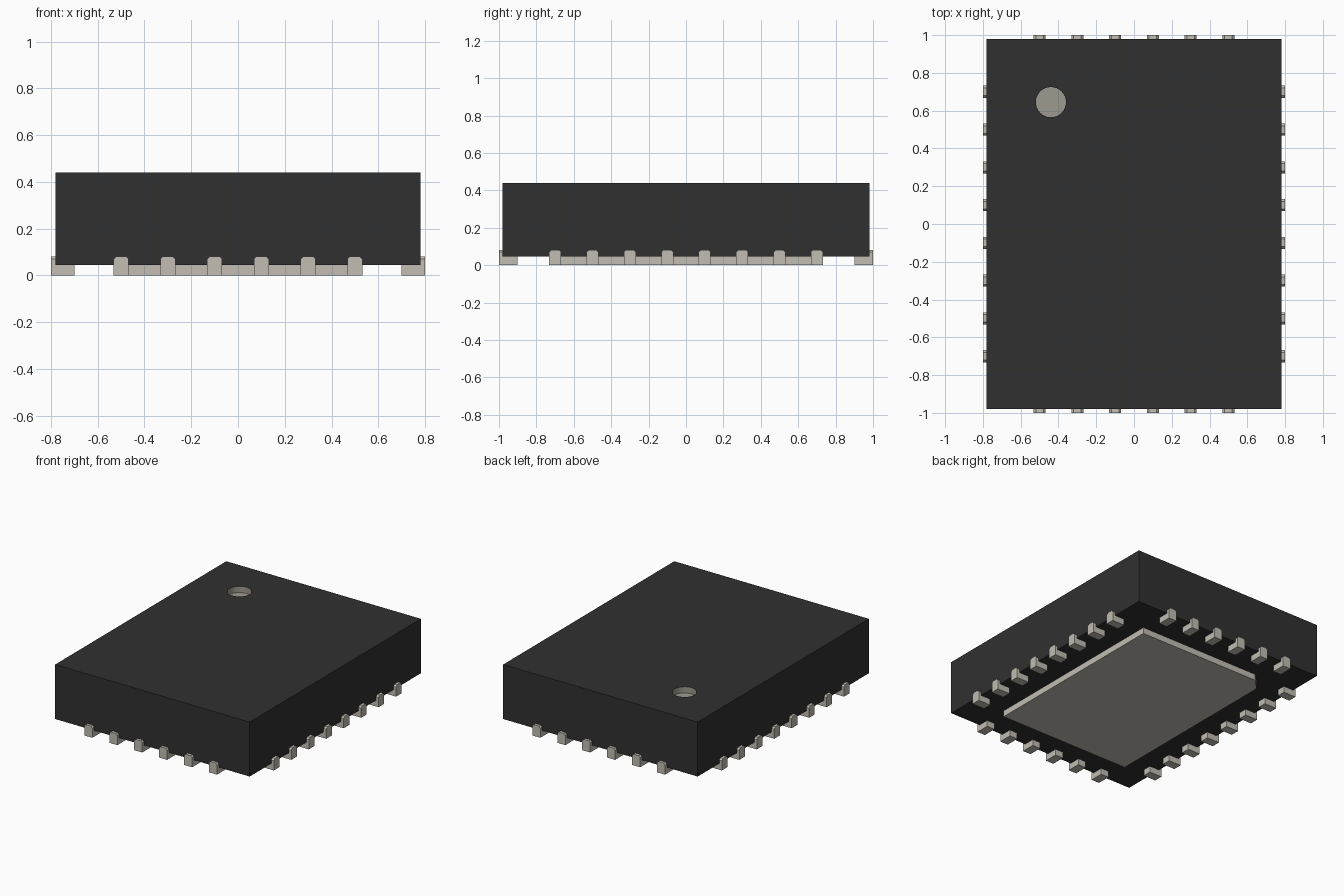
import bpy, bmesh
from mathutils import Matrix
from math import pi

if "Cube" in bpy.data.objects:
    bpy.data.objects.remove(bpy.data.objects["Cube"])


def material(name, rgb):
    m = bpy.data.materials.new(name)
    m.use_nodes = True
    m.diffuse_color = (*rgb, 1)
    m.node_tree.nodes["Principled BSDF"].inputs["Base Color"].default_value = (*rgb, 1)
    return m


plastic = material("black plastic", (0.03, 0.03, 0.03))
metal = material("tin metal", (0.54, 0.51, 0.45))
mark = material("grey mark", (0.34, 0.325, 0.275))


def finish(name, bm, *mats):
    bmesh.ops.recalc_face_normals(bm, faces=bm.faces)
    mesh = bpy.data.meshes.new(name)
    bm.to_mesh(mesh)
    bm.free()
    for m in mats:
        mesh.materials.append(m)
    ob = bpy.data.objects.new(name, mesh)
    bpy.context.collection.objects.link(ob)
    return ob


def prism(bm, points, offset):
    """Extrude a closed outline along an offset vector."""
    face = bm.faces.new([bm.verts.new(p) for p in points])
    new = bmesh.ops.extrude_face_region(bm, geom=[face])["geom"]
    bmesh.ops.translate(bm, vec=offset, verts=[v for v in new if isinstance(v, bmesh.types.BMVert)])


BASE, TOP = 0.045, 0.44
HX, HY = 0.78, 0.98

# Moulded body
bm = bmesh.new()
prism(bm, [(-HX, -HY, BASE), (HX, -HY, BASE), (HX, HY, BASE), (-HX, HY, BASE)], (0, 0, TOP - BASE))
body = finish("body", bm, plastic, mark)

# Round recess marking the first terminal
bm = bmesh.new()
bmesh.ops.create_cone(bm, cap_ends=True, segments=32, radius1=0.08, radius2=0.08, depth=0.09,
                      matrix=Matrix.Translation((-0.44, 0.645, TOP)))
for f in bm.faces:
    f.material_index = 1
cutter = finish("recess_cutter", bm, plastic, mark)
cutter.hide_render = True
cut = body.modifiers.new("recess", "BOOLEAN")
cut.operation = "DIFFERENCE"
cut.solver = "EXACT"
cut.object = cutter
bpy.context.view_layer.objects.active = body
bpy.ops.object.modifier_apply(modifier=cut.name)
bpy.data.objects.remove(cutter)

# Thermal pad with one clipped corner
bm = bmesh.new()
px, py, clip = 0.53, 0.73, 0.08
prism(bm, [(-px, -py, 0), (px, -py, 0), (px, py, 0), (-px + clip, py, 0), (-px, py - clip, 0)],
      (0, 0, BASE))
finish("thermal_pad", bm, metal)


# Terminals: a foot below the body and a clipped tab up its side
def terminal(name, matrix, edge):
    bm = bmesh.new()
    w, h, c = 0.032, 0.082, 0.012
    prism(bm, [(-w, edge - 0.1, 0), (w, edge - 0.1, 0), (w, edge - 0.02, 0), (-w, edge - 0.02, 0)],
          (0, 0, BASE))
    y = edge - 0.02
    prism(bm, [(-w, y, 0), (w, y, 0), (w, y, h - c), (w - c, y, h), (c - w, y, h), (-w, y, h - c)],
          (0, 0.02, 0))
    bm.transform(matrix)
    finish(name, bm, metal)


for side, angle, count, edge in (("back", 0, 6, 1.0), ("right", pi / 2, 8, 0.8),
                                 ("front", pi, 6, 1.0), ("left", -pi / 2, 8, 0.8)):
    for i in range(count):
        shift = Matrix.Translation(((i - (count - 1) / 2) * 0.2, 0, 0))
        terminal(f"{side}_terminal_{i + 1}", Matrix.Rotation(angle, 4, "Z") @ shift, edge)
